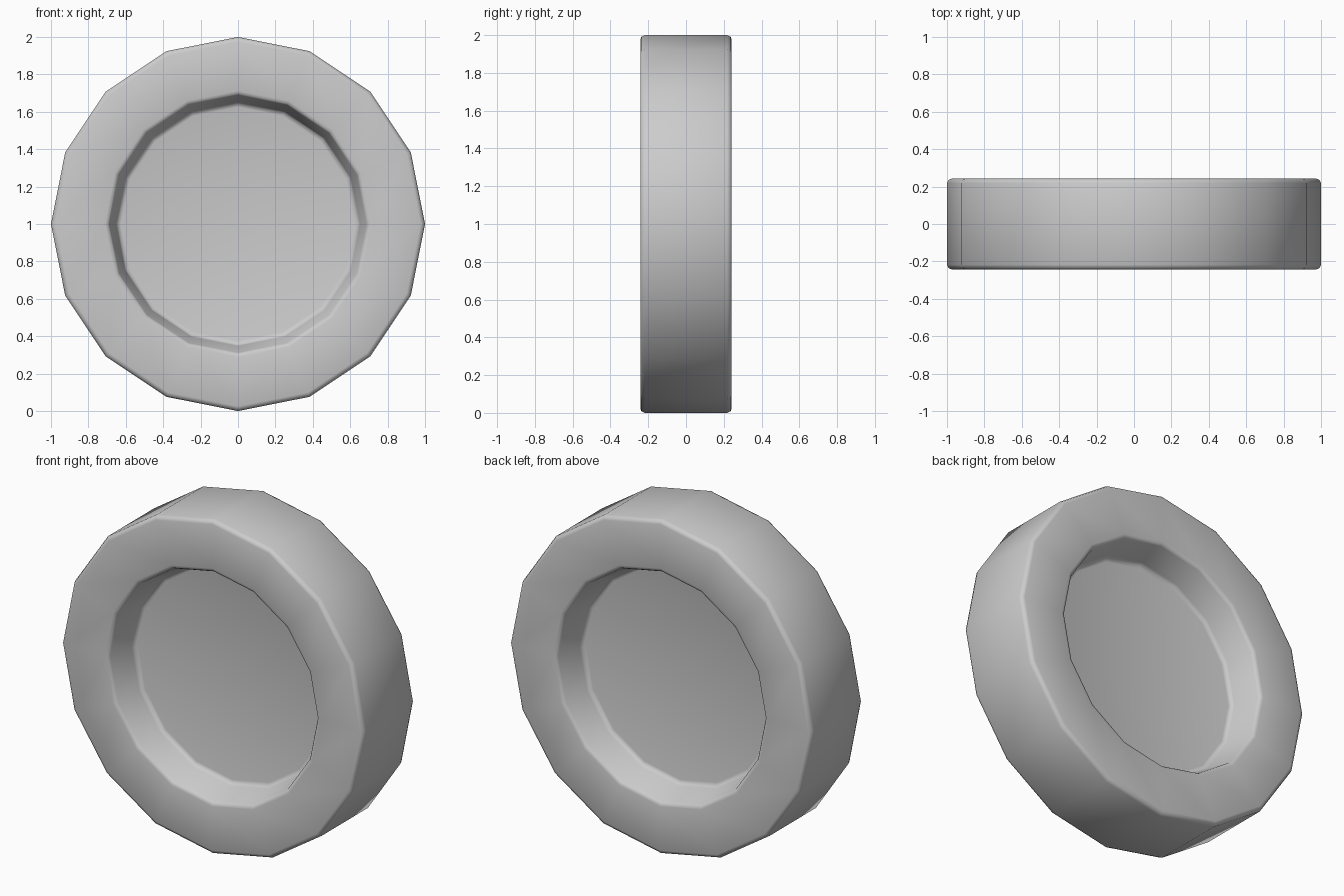
import bpy, bmesh
from math import sin, cos, pi

if "Cube" in bpy.data.objects:
    bpy.data.objects.remove(bpy.data.objects["Cube"])

SIDES = 16

# Half profile (radius, distance from middle plane): dish floor -> rim -> tread
half = [
    (0.625, 0.050), (0.645, 0.055), (0.652, 0.072),    # softened dish corner
    (0.688, 0.225), (0.696, 0.237), (0.712, 0.242),    # inner lip
    (0.975, 0.242), (0.992, 0.236), (1.000, 0.218),    # outer corner
]
# Full profile: front half, then the mirrored back half
profile = [(r, -d) for r, d in half] + [(r, d) for r, d in reversed(half)]

# Lathe the profile around the y axis
bm = bmesh.new()
rings = []
for r, y in profile:
    rings.append([bm.verts.new((r * cos(2 * pi * i / SIDES), y,
                                1 + r * sin(2 * pi * i / SIDES)))
                  for i in range(SIDES)])
for a, b in zip(rings, rings[1:]):
    for i in range(SIDES):
        j = (i + 1) % SIDES
        bm.faces.new((a[i], a[j], b[j], b[i]))

# Dish floors on both sides
bm.faces.new(rings[0])
bm.faces.new(rings[-1])
bmesh.ops.recalc_face_normals(bm, faces=bm.faces)
for f in bm.faces:
    f.smooth = True

mesh = bpy.data.meshes.new("wheel")
bm.to_mesh(mesh)
bm.free()
wheel = bpy.data.objects.new("wheel", mesh)
bpy.context.collection.objects.link(wheel)
